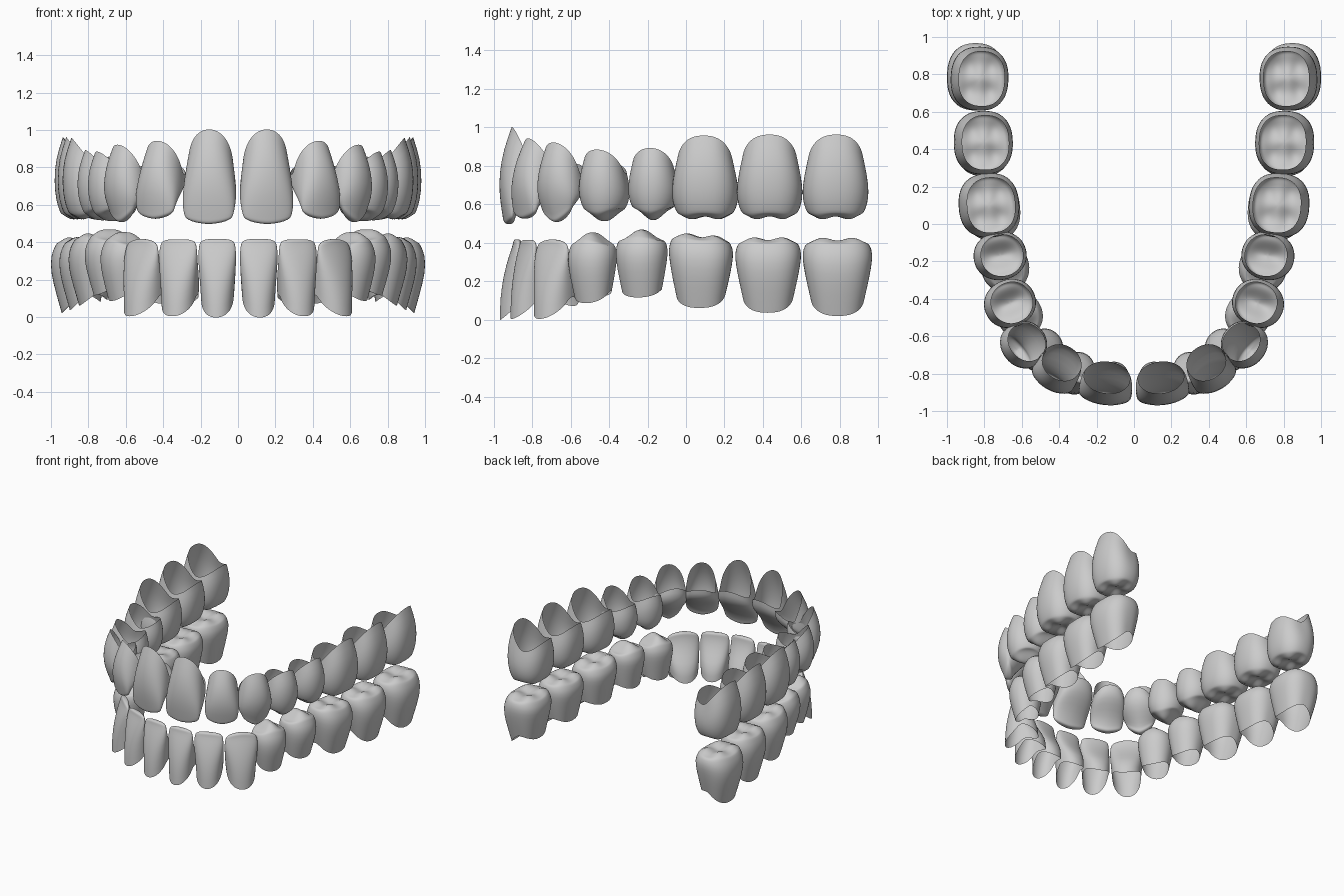
import bpy, bmesh
from math import sin, cos, pi, radians, exp

if "Cube" in bpy.data.objects:
    bpy.data.objects.remove(bpy.data.objects["Cube"])

SEG = 28

# Side profiles from gum to crown shoulder: (height, width, outer depth, inner depth)
PROFILES = {
    "upper_incisor": [(0, .86, .46, -.98), (.25, .95, .82, -1), (.5, 1, 1, -.55),
                      (.75, 1, 1, .05), (1, .93, .82, .35)],
    "upper_canine": [(0, .84, .58, -.85), (.25, .95, .88, -1), (.55, 1, 1, -.75),
                     (.8, .96, .85, -.25), (1, .82, .6, .1)],
    "upper_back": [(0, .84, .70, -.86), (.3, .95, .95, -1), (.6, 1, 1, -1),
                   (.85, .95, .93, -.95), (1, .86, .80, -.84)],
    "lower_incisor": [(0, .86, 1, -.95), (.3, .92, .98, -.90), (.6, .98, .83, -.38),
                      (.85, 1, .60, -.05), (1, .94, .42, .05)],
    "lower_back": [(0, .76, .62, -.70), (.3, .87, .82, -.82), (.6, .96, 1, -.94),
                   (.85, 1, 1, -1), (1, .92, .83, -.86)],
}

# Cusp centres on the biting surface and their spread
CUSPS = {
    0: ([], 1),
    2: ([(0, .52), (0, -.50)], .5),
    4: ([(-.5, .5), (.5, .5), (-.5, -.5), (.5, -.5)], .35),
}


def sgn_pow(a, e):
    return (abs(a) ** e) * (1 if a >= 0 else -1)


def tooth(name, profile, x, y, angle, width, depth, tip, gum_out, gum_in, gum_side,
          cusps=0, point=.0, slope=.0):
    up = 1 if tip > gum_out else -1          # biting direction
    cap = .045 if cusps else .03
    arch = .75 if cusps == 0 else .9         # fullness of the gum arch
    a = radians(angle)
    n, t = (sin(a), -cos(a)), (cos(a), sin(a))
    square = 2 / (2.4 if cusps == 4 else 2.1)
    outline = [(sgn_pow(sin(2 * pi * i / SEG), square),
                sgn_pow(cos(2 * pi * i / SEG), square),
                cos(2 * pi * i / SEG)) for i in range(SEG)]
    bm = bmesh.new()

    def place(u, v, z):
        u, v = u * width / 2, v * depth / 2
        return bm.verts.new((x + t[0] * u + n[0] * v, y + t[1] * u + n[1] * v, z))

    def shoulder(p):
        return tip - up * (cap + point * abs(p) ** 1.5) - slope * p

    rings = []
    # walls rising from the scalloped gum line
    for s, w, f, b in PROFILES[profile]:
        ring = []
        for p, q, c in outline:
            gum = gum_side + ((gum_out - gum_side) * max(c, 0) ** arch if c > 0
                              else (gum_in - gum_side) * c * c)
            ring.append(place(p * w, (f + b) / 2 + q * (f - b) / 2,
                              gum + (shoulder(p) - gum) * s))
        rings.append(ring)

    # rounded biting surface with cusps
    _, w, f, b = PROFILES[profile][-1]
    spots, spread = CUSPS[cusps]

    def surface(p, q, r):
        rise = cap * (1 - r ** 4) ** .5
        if spots:
            bumps = sum(exp(-((p - i) ** 2 + (q - j) ** 2) / (2 * spread ** 2))
                        for i, j in spots)
            rise += .07 * (bumps - 1) * (1 - r ** 4)
        return place(p * w, (f + b) / 2 + q * (f - b) / 2, shoulder(p) + up * rise)

    for r in (.94, .82, .66, .48, .3, .14):
        rings.append([surface(p * r, q * r, r) for p, q, c in outline])
    centre = surface(0, 0, 0)

    for lo, hi in zip(rings, rings[1:]):
        for i in range(SEG):
            j = (i + 1) % SEG
            bm.faces.new((lo[i], lo[j], hi[j], hi[i]))
    for i in range(SEG):
        bm.faces.new((rings[-1][i], rings[-1][(i + 1) % SEG], centre))
    # make the faces point outward
    bm.normal_update()
    if centre.link_faces[0].normal.z * up < 0:
        bmesh.ops.reverse_faces(bm, faces=bm.faces[:])
    for face in bm.faces:
        face.smooth = True
    mesh = bpy.data.meshes.new(name)
    bm.to_mesh(mesh)
    bm.free()
    ob = bpy.data.objects.new(name, mesh)
    bpy.context.collection.objects.link(ob)
    # matching tooth on the other side
    mirror = ob.modifiers.new("mirror", "MIRROR")
    mirror.use_mirror_merge = False
    sub = ob.modifiers.new("smooth", "SUBSURF")
    sub.levels = sub.render_levels = 1


# Upper arch, front to back
U = "upper_"
tooth(U + "central_incisors", U + "incisor", .148, -.851, 7, .288, .237, .497, 1.004, .82, .77, point=.02)
tooth(U + "lateral_incisors", U + "incisor", .403, -.770, 30, .25, .26, .525, .943, .81, .76, point=.025)
tooth(U + "canines", U + "canine", .587, -.642, 50, .255, .26, .507, .922, .81, .75, point=.06)
tooth(U + "first_premolars", U + "back", .664, -.425, 67, .262, .285, .525, .885, .81, .76, 2, .02)
tooth(U + "second_premolars", U + "back", .717, -.170, 80, .265, .29, .53, .893, .81, .77, 2, .02)
tooth(U + "first_molars", U + "back", .777, .100, 86, .352, .33, .517, .958, .85, .79, 4)
tooth(U + "second_molars", U + "back", .807, .435, 89, .348, .322, .517, .963, .86, .80, 4)
tooth(U + "third_molars", U + "back", .827, .777, 92, .35, .315, .517, .963, .86, .80, 4)

# Lower arch, front to back
L = "lower_"
tooth(L + "central_incisors", L + "incisor", .109, -.849, 4, .205, .24, .417, -.004, .08, .12)
tooth(L + "lateral_incisors", L + "incisor", .308, -.795, 22, .22, .24, .415, .003, .08, .12)
tooth(L + "canines", L + "incisor", .492, -.672, 44, .245, .25, .417, .003, .07, .12, point=.015)
tooth(L + "first_premolars", L + "back", .610, -.485, 62, .26, .25, .44, .085, .12, .15, 2, .02)
tooth(L + "second_premolars", L + "back", .688, -.230, 76, .275, .265, .455, .115, .13, .16, 2, .01)
tooth(L + "first_molars", L + "back", .755, .078, 85, .34, .305, .447, .06, .11, .14, 4, 0, .012)
tooth(L + "second_molars", L + "back", .805, .427, 88, .35, .305, .432, .035, .09, .13, 4)
tooth(L + "third_molars", L + "back", .845, .787, 91, .37, .315, .43, .018, .08, .12, 4)
